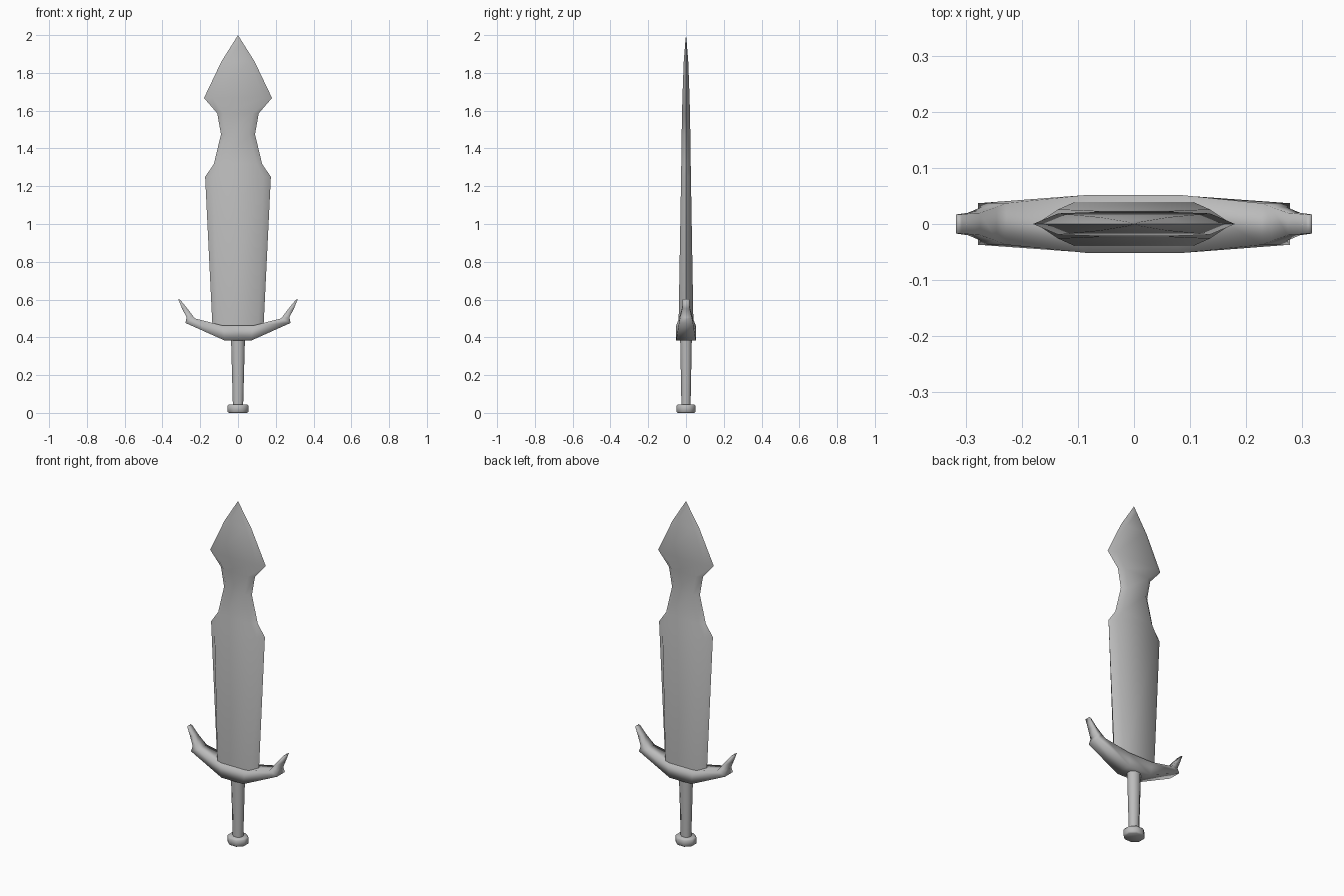
import bpy, bmesh
from math import cos, sin, pi, radians

if "Cube" in bpy.data.objects:
    bpy.data.objects.remove(bpy.data.objects["Cube"], do_unlink=True)

steel = bpy.data.materials.new("grey_steel")
steel.use_nodes = True
GREY = (0.5, 0.5, 0.5, 1)
steel.diffuse_color = GREY
steel.node_tree.nodes["Principled BSDF"].inputs["Base Color"].default_value = GREY


def loft(name, rings, angle):
    """Skin a list of equal-length point rings, cap both ends and smooth."""
    bm = bmesh.new()
    rows = [[bm.verts.new(p) for p in ring] for ring in rings]
    n = len(rows[0])
    for a, b in zip(rows, rows[1:]):
        for i in range(n):
            j = (i + 1) % n
            bm.faces.new((a[i], a[j], b[j], b[i]))
    bm.faces.new(rows[0][::-1])
    bm.faces.new(rows[-1])
    bmesh.ops.remove_doubles(bm, verts=bm.verts[:], dist=0.0005)
    bmesh.ops.recalc_face_normals(bm, faces=bm.faces[:])
    mesh = bpy.data.meshes.new(name)
    bm.to_mesh(mesh)
    bm.free()
    mesh.materials.append(steel)
    obj = bpy.data.objects.new(name, mesh)
    bpy.context.collection.objects.link(obj)
    bpy.ops.object.select_all(action="DESELECT")
    obj.select_set(True)
    bpy.context.view_layer.objects.active = obj
    bpy.ops.object.shade_smooth_by_angle(angle=radians(angle))
    return obj


# Blade: height, edge half width, flat half width, half thickness
blade = [
    (0.43, 0.134, 0.104, 0.040),
    (1.25, 0.174, 0.135, 0.026),
    (1.317, 0.128, 0.100, 0.025),
    (1.475, 0.090, 0.060, 0.023),
    (1.586, 0.110, 0.078, 0.021),
    (1.667, 0.180, 0.135, 0.019),
    (1.86, 0.088, 0.060, 0.012),
    (1.96, 0.025, 0.012, 0.004),
    (2.0, 0.0, 0.0, 0.0),
]
loft("blade", [[(w, 0, z), (f, t, z), (-f, t, z), (-w, 0, z), (-f, -t, z), (f, -t, z)]
               for z, w, f, t in blade], 62)

# Crossguard: outer x, outer z, inner x, inner z, half depth, from centre to horn tip
arm = [
    (0.070, 0.383, 0.080, 0.462, 0.052),
    (0.278, 0.476, 0.228, 0.500, 0.037),
    (0.272, 0.506, 0.245, 0.522, 0.030),
    (0.296, 0.552, 0.274, 0.560, 0.020),
    (0.317, 0.604, 0.307, 0.600, 0.017),
]
stations = [(-a, b, -c, d, e) for a, b, c, d, e in reversed(arm)] + arm
loft("crossguard", [[(xo, -d, zo), (xo, d, zo), (xi, d, zi), (xi, -d, zi)]
                    for xo, zo, xi, zi, d in stations], 100)


# Octagonal grip and pommel: height, half width, half depth
def octagon(z, rx, ry):
    k = 1 / cos(pi / 8)
    return [(rx * k * cos(a), ry * k * sin(a), z)
            for a in (pi / 8 + i * pi / 4 for i in range(8))]


loft("grip", [octagon(*s) for s in ((0.03, 0.027, 0.024), (0.40, 0.037, 0.031))], 50)
loft("pommel", [octagon(*s) for s in ((0.0, 0.048, 0.044), (0.006, 0.055, 0.05),
                                      (0.037, 0.055, 0.05), (0.045, 0.048, 0.044))], 60)
